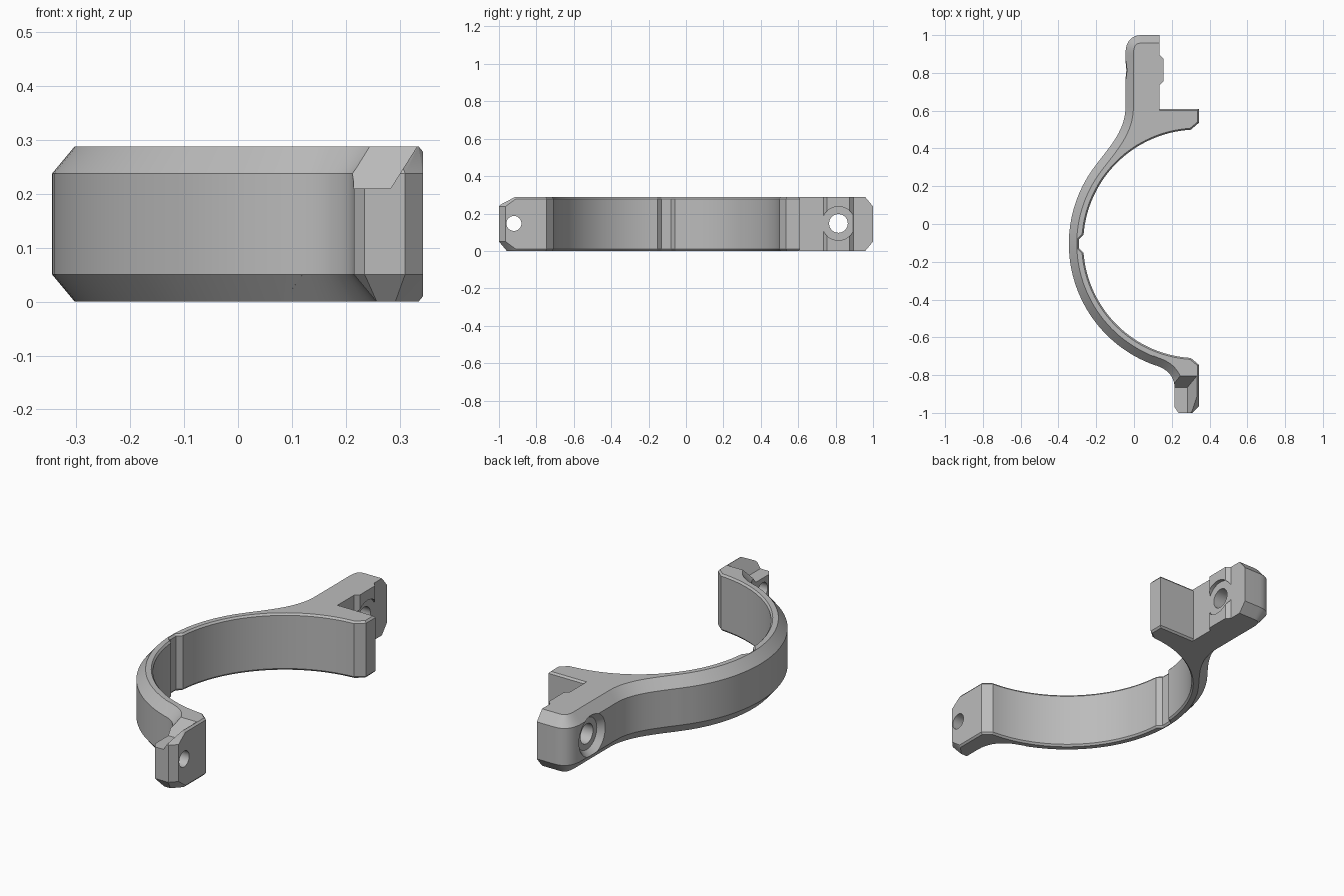
import bpy, bmesh, math
from mathutils import Vector, Matrix

cube = bpy.data.objects.get("Cube")
if cube:
    bpy.data.objects.remove(cube, do_unlink=True)

HEIGHT = 0.288
MID = 0.147
CENTER = Vector((0.336, -0.105))
WIDE, FINE = 0.042, 0.008          # outer and inner chamfers

grey = bpy.data.materials.new("plain_grey")
grey.use_nodes = True
grey.diffuse_color = (0.5, 0.5, 0.5, 1)
grey.node_tree.nodes["Principled BSDF"].inputs["Base Color"].default_value = (0.5, 0.5, 0.5, 1)


def make_object(name, bm):
    bmesh.ops.recalc_face_normals(bm, faces=bm.faces)
    mesh = bpy.data.meshes.new(name)
    bm.to_mesh(mesh)
    bm.free()
    mesh.materials.append(grey)
    obj = bpy.data.objects.new(name, mesh)
    bpy.context.collection.objects.link(obj)
    return obj


def arc(radius, start, end, steps):
    angles = [math.radians(start + (end - start) * i / steps) for i in range(steps + 1)]
    return [CENTER + radius * Vector((math.cos(a), math.sin(a))) for a in angles]


def bezier(a, b, c, d, steps=10):
    a, b, c, d = map(Vector, (a, b, c, d))
    ts = [i / steps for i in range(steps + 1)]
    return [a * (1 - t) ** 3 + b * 3 * t * (1 - t) ** 2 + c * 3 * t * t * (1 - t) + d * t ** 3 for t in ts]


# Plan outline, each point paired with the chamfer of the edge after it
outline = []


def add(points, chamfer):
    for p in points:
        p = Vector(p)
        if outline and (outline[-1][0] - p).length < 1e-4:
            outline.pop()
        outline.append((p, chamfer))


add([(0.135, 1.0)], WIDE)
add(bezier((0.04, 1.0), (-0.02, 1.0), (-0.045, 0.96), (-0.045, 0.9)), WIDE)
add(bezier((-0.045, 0.62), (-0.045, 0.5), (-0.121, 0.418), (-0.204, 0.31), 14), WIDE)
add(arc(0.681, 142.5, 251.5, 40), WIDE)
add(bezier((0.12, -0.75), (0.18, -0.77), (0.215, -0.81), (0.215, -0.87)), WIDE)
add([(0.215, -0.97), (0.235, -1.0), (0.31, -1.0)], WIDE)
add([(0.343, -0.965), (0.343, -0.91), (0.343, -0.745)], FINE)
add(arc(0.605, 266.6, 184.5, 32), FINE)
add([(-0.29, -0.13), (-0.29, -0.08)], FINE)                  # locating notch
add(arc(0.605, 175.5, 93.4, 32), FINE)
add([(0.343, 0.535), (0.343, 0.61)], FINE)                   # stop arm
add([(0.135, 0.61), (0.135, 0.735), (0.155, 0.755), (0.155, 0.875),
     (0.135, 0.895), (0.135, 1.0 - WIDE)], 0)                # clamp pad

# Clamp body: four rings from the outline, inset at top and bottom
rings = [[], [], [], []]
bm = bmesh.new()
for i, (p, c2) in enumerate(outline):
    before, c1 = outline[i - 1]
    after = outline[(i + 1) % len(outline)][0]
    d1, d2 = (p - before).normalized(), (after - p).normalized()
    n1, n2 = Vector((-d1.y, d1.x)), Vector((-d2.y, d2.x))
    det = n1.x * n2.y - n1.y * n2.x
    if abs(det) < 0.01:
        shift = (n1 + n2).normalized() * (c1 + c2) / 2
    else:
        shift = Vector((c1 * n2.y - c2 * n1.y, c2 * n1.x - c1 * n2.x)) / det
    q, h = p + shift, max(c1, c2) * 1.2
    for ring, (pt, z) in zip(rings, ((q, 0), (p, h), (p, HEIGHT - h), (q, HEIGHT))):
        ring.append(bm.verts.new((pt.x, pt.y, z)))
count = len(outline)
for low, high in zip(rings, rings[1:]):
    for i in range(count):
        j = (i + 1) % count
        bm.faces.new((low[i], low[j], high[j], high[i]))
bm.faces.new(rings[0])
bm.faces.new(rings[3])
bmesh.ops.remove_doubles(bm, verts=bm.verts, dist=0.0005)
bmesh.ops.dissolve_degenerate(bm, edges=bm.edges, dist=0.0001)
bmesh.ops.triangulate(bm, faces=[f for f in bm.faces if len(f.verts) > 4])
body = make_object("clamp_body", bm)


# Cutters along x: bolt holes and their seats
def bore(name, y, x1, r1, x2, r2):
    bm = bmesh.new()
    place = Matrix.Translation(((x1 + x2) / 2, y, MID)) @ Matrix.Rotation(math.pi / 2, 4, 'Y')
    bmesh.ops.create_cone(bm, cap_ends=True, segments=40, radius1=r1, radius2=r2,
                          depth=x2 - x1, matrix=place)
    return make_object(name, bm)


cutters = [
    bore("bolt_seat", 0.815, -0.105, 0.155, -0.015, 0.08),
    bore("pad_recess", 0.815, 0.136, 0.09, 0.25, 0.09),
    bore("bolt_hole", 0.815, -0.2, 0.05, 0.3, 0.05),
    bore("lug_hole", -0.92, 0.1, 0.04, 0.5, 0.04),
]

# Pocket with sloped walls on top of the front lug
bm = bmesh.new()
bmesh.ops.create_cube(bm, size=2)
for v in bm.verts:
    top = v.co.z > 0
    x = (0.34 if top else 0.283) if v.co.x > 0 else 0.1
    y = (-0.795 if top else -0.865) if v.co.y > 0 else -1.1
    v.co = (x, y, 0.3 if top else 0.21)
cutters.append(make_object("lug_pocket", bm))

bpy.ops.object.select_all(action='DESELECT')
bpy.context.view_layer.objects.active = body
body.select_set(True)
for cutter in cutters:
    cutter.hide_render = True
    mod = body.modifiers.new(cutter.name, 'BOOLEAN')
    mod.operation = 'DIFFERENCE'
    mod.solver = 'EXACT'
    mod.object = cutter
    bpy.ops.object.modifier_apply(modifier=mod.name)
    bpy.data.objects.remove(cutter, do_unlink=True)

bpy.ops.object.shade_smooth_by_angle(angle=math.radians(25))
